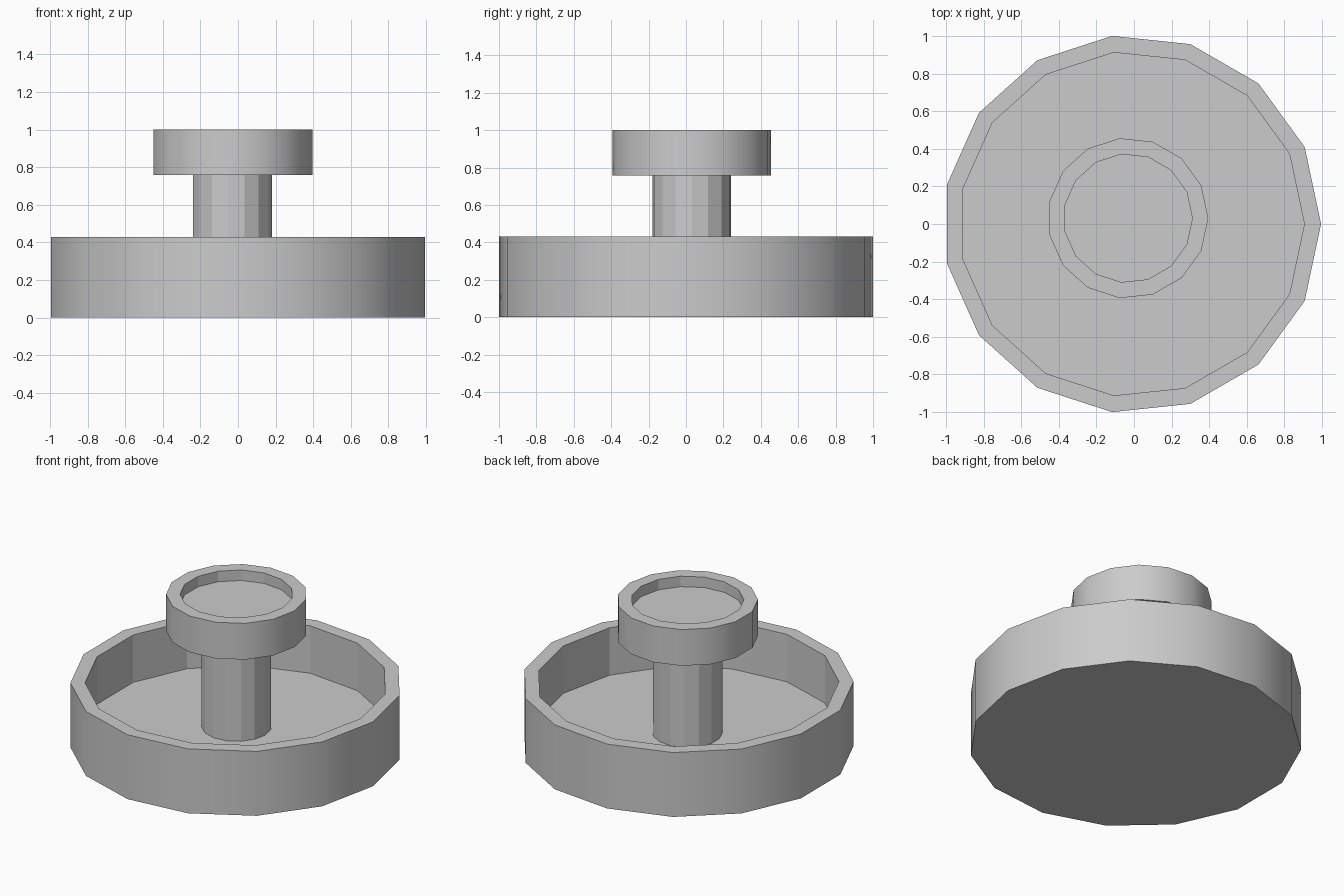
import bpy, bmesh, math

SIDES = 15

cube = bpy.data.objects.get("Cube")
if cube:
    bpy.data.objects.remove(cube, do_unlink=True)

grey = bpy.data.materials.new("plain_grey")
grey.use_nodes = True
grey.diffuse_color = (0.6, 0.6, 0.6, 1)
grey.node_tree.nodes["Principled BSDF"].inputs["Base Color"].default_value = (0.6, 0.6, 0.6, 1)


def lathe(name, centre, profile, smooth_band=None):
    """Turn a (radius, height) profile; both ends are closed with flat caps."""
    bm = bmesh.new()
    rings = []
    for r, z in profile:
        angles = [math.tau * i / SIDES for i in range(SIDES)]
        rings.append([bm.verts.new((r * math.cos(a), r * math.sin(a), z)) for a in angles])
    for band, (low, high) in enumerate(zip(rings, rings[1:])):
        for i in range(SIDES):
            j = (i + 1) % SIDES
            face = bm.faces.new((low[i], low[j], high[j], high[i]))
            face.smooth = band == smooth_band
    bm.faces.new(rings[0][::-1])
    bm.faces.new(rings[-1])
    bm.normal_update()
    # Keep the rims crisp where the wall meets flat faces
    for e in bm.edges:
        e.smooth = e.calc_face_angle(0) < math.radians(30)
    mesh = bpy.data.meshes.new(name)
    bm.to_mesh(mesh)
    bm.free()
    mesh.materials.append(grey)
    ob = bpy.data.objects.new(name, mesh)
    ob.location = (*centre, 0)
    bpy.context.collection.objects.link(ob)
    return ob


def dish(name, centre, radius, inner, bottom, floor, top):
    """Round open tray with a smooth outer wall and faceted inside."""
    profile = [(radius, bottom), (radius, top), (inner, top), (inner, floor)]
    return lathe(name, centre, profile, smooth_band=0)


BASE_CENTRE = (-0.011, 0)
TOP_CENTRE = (-0.032, 0.031)

# Wide lower basin
dish("lower_basin", BASE_CENTRE, 1.0055, 0.917, 0, 0.113, 0.43)
# Column standing on the basin floor
lathe("column", TOP_CENTRE, [(0.212, 0.113), (0.212, 0.758)])
# Small upper bowl
dish("upper_bowl", TOP_CENTRE, 0.427, 0.342, 0.758, 0.93, 1.0)
